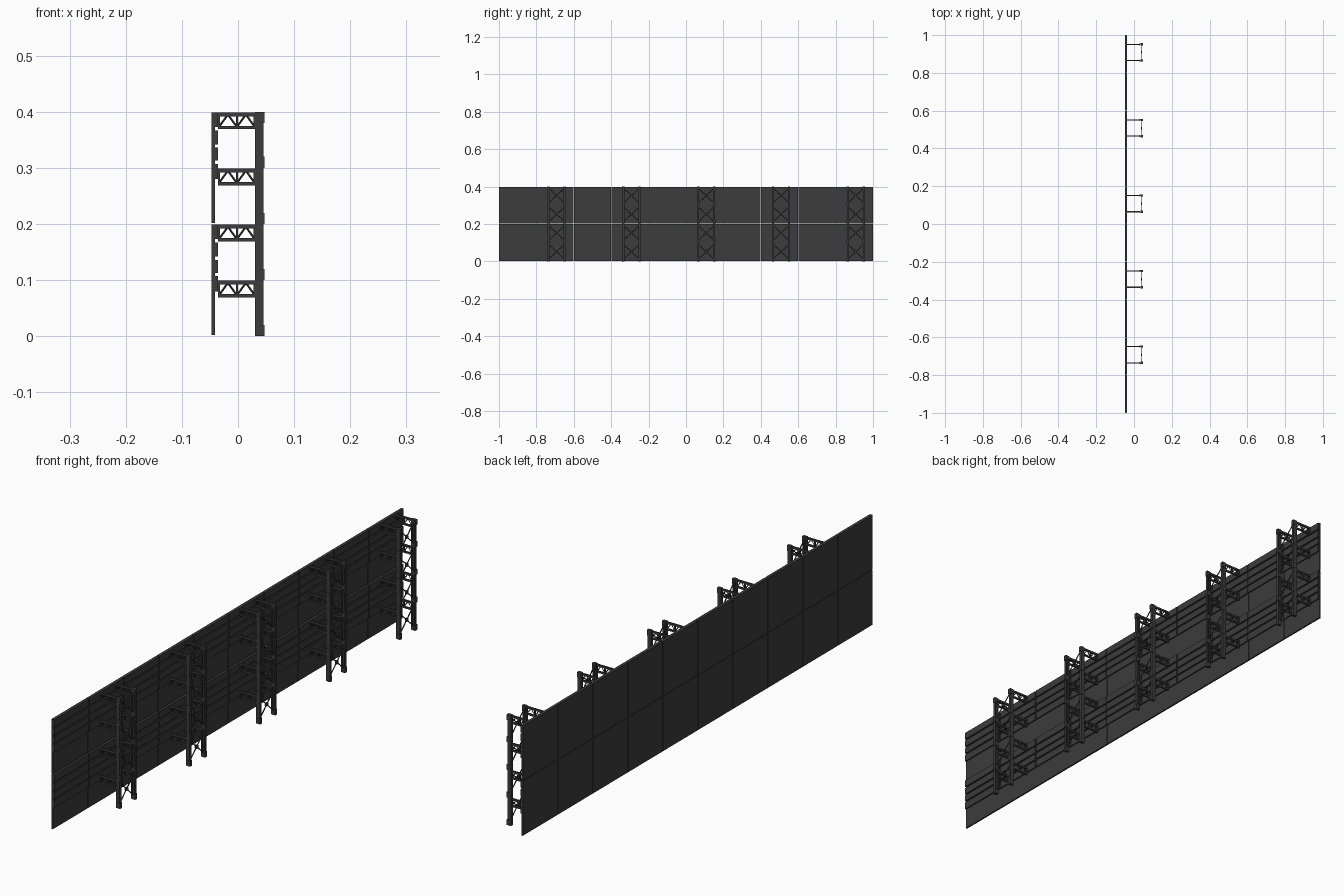
import bpy, bmesh
from mathutils import Vector, Matrix

if "Cube" in bpy.data.objects:
    bpy.data.objects.remove(bpy.data.objects["Cube"])


def material(name, value):
    m = bpy.data.materials.new(name)
    m.use_nodes = True
    m.diffuse_color = (value, value, value, 1)
    m.node_tree.nodes["Principled BSDF"].inputs["Base Color"].default_value = m.diffuse_color
    return m


GREY = material("charcoal grey", 0.045)


def box(bm, x, y, z):
    """Box from three (low, high) ranges."""
    size = Matrix.Diagonal((x[1] - x[0], y[1] - y[0], z[1] - z[0], 1))
    mid = Matrix.Translation((sum(x) / 2, sum(y) / 2, sum(z) / 2))
    bmesh.ops.create_cube(bm, size=1, matrix=mid @ size)


def rod(bm, a, b, r, sides=6):
    a, b = Vector(a), Vector(b)
    turn = (b - a).to_track_quat('Z', 'Y').to_matrix().to_4x4()
    bmesh.ops.create_cone(bm, cap_ends=True, segments=sides, radius1=r, radius2=r,
                          depth=(b - a).length, matrix=Matrix.Translation((a + b) / 2) @ turn)


def finish(bm, name):
    me = bpy.data.meshes.new(name)
    bm.to_mesh(me)
    bm.free()
    me.materials.append(GREY)
    ob = bpy.data.objects.new(name, me)
    bpy.context.collection.objects.link(ob)
    return ob


BACK, SKIN, RAIL = -0.047, -0.041, -0.036   # depth layers of the wall
HALF = 0.043                                # half the spacing of a tower's posts

# Wall: two rows of panels with thin seams
bm = bmesh.new()
for row in (0, 0.2):
    for i in range(-5, 5):
        y = i * 0.2
        box(bm, (BACK, SKIN), (y + 0.0005, y + 0.1995), (row + 0.002, row + 0.199))
finish(bm, "wall_panels")

# Horizontal stiffening rails on the upper part of each row
bm = bmesh.new()
for row in (0, 0.2):
    for low, high in ((0.08, 0.107), (0.113, 0.136), (0.142, 0.167), (0.173, 0.199)):
        for i in range(-5, 5):
            y = i * 0.2
            box(bm, (SKIN, RAIL), (y + 0.002, y + 0.198), (row + low, row + high))
finish(bm, "wall_rails")


def truss(bm, y, top):
    """Bracket reaching from the wall to a post."""
    low, start, end = top - 0.03, RAIL, 0.032
    mid = (start + end) / 2
    side = (y - 0.003, y + 0.003)
    box(bm, (start, end), side, (top - 0.007, top))
    box(bm, (start, end), side, (low, low + 0.006))
    for x in (start + 0.002, mid, end - 0.002):
        box(bm, (x - 0.002, x + 0.002), side, (low, top))
    for a, b in ((start + 0.002, mid), (mid, end - 0.002)):
        peak = (a + b) / 2
        rod(bm, (a, y, low + 0.004), (peak, y, top - 0.004), 0.0018, 4)
        rod(bm, (b, y, low + 0.004), (peak, y, top - 0.004), 0.0018, 4)


def post(bm, y, inward):
    """Channel post, open towards the middle of its tower."""
    outer = y - inward * 0.005
    box(bm, (0.03, 0.045), sorted((outer, outer + inward * 0.004)), (0, 0.4))
    for x in (0.03, 0.042):
        box(bm, (x, x + 0.003), sorted((outer, outer + inward * 0.01)), (0, 0.4))
    # joint plates
    for low in (0, 0.1, 0.2, 0.3, 0.38):
        box(bm, (0.034, 0.047), (y - 0.006, y + 0.006), (low, low + 0.02))


# Support towers: posts, brackets and cross bracing
for n in range(5):
    centre = 0.908 - 0.4 * n
    ys = (centre - HALF, centre + HALF)

    bm = bmesh.new()
    post(bm, ys[0], 1)
    post(bm, ys[1], -1)
    finish(bm, f"tower_posts_{n + 1}")

    bm = bmesh.new()
    for y in ys:
        for level in range(1, 5):
            truss(bm, y, level * 0.1 - 0.001)
    finish(bm, f"tower_brackets_{n + 1}")

    bm = bmesh.new()
    for level in range(4):
        low, high = level * 0.1 + 0.012, level * 0.1 + 0.092
        x = 0.039
        rod(bm, (x, ys[0], low), (x, ys[1], high), 0.002)
        rod(bm, (x, ys[1], low), (x, ys[0], high), 0.002)
        mid = (low + high) / 2
        rod(bm, (x - 0.003, centre, mid), (x + 0.003, centre, mid), 0.007, 10)
    finish(bm, f"tower_braces_{n + 1}")
